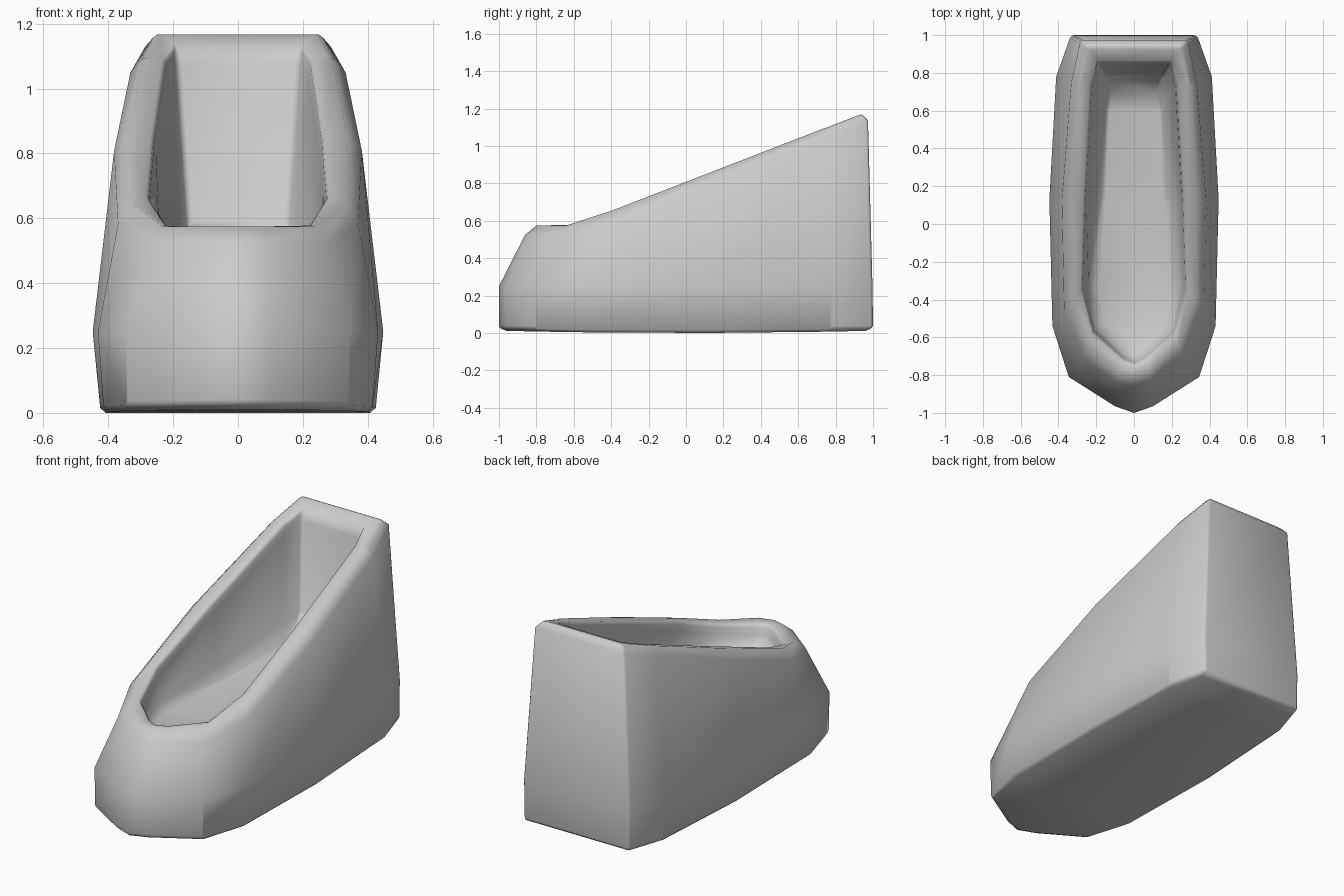
import bpy, bmesh

if "Cube" in bpy.data.objects:
    bpy.data.objects.remove(bpy.data.objects["Cube"])


def slope(y):
    """Height of the rim: flat at the nose, then a straight ramp to the back."""
    return 0.575 + 0.388 * max(0.0, y + 0.6)


def ring(points, z):
    """Half outline (nose to back corner) with heights from a constant, function or list."""
    out = []
    for i, (x, y) in enumerate(points):
        h = z(y) if callable(z) else z[i] if isinstance(z, list) else z
        out.append((x, y, h))
    return out


foot = [(0, -1), (.1, -.96), (.34, -.81), (.415, -.54), (.425, .13), (.395, .78), (.33, 1.0)]
belly = [(0, -1), (.1, -.965), (.345, -.81), (.432, -.54), (.448, .13), (.412, .78), (.335, .997)]
shoulder = [(0, -.86), (.09, -.84), (.27, -.70), (.37, -.45), (.382, .13), (.332, .75), (.283, .973)]
rim = [(0, -.80), (.08, -.78), (.235, -.64), (.33, -.40), (.335, .13), (.29, .75), (.25, .94)]
opening = [(0, -.745), (.06, -.715), (.22, -.57), (.275, -.34), (.26, .13), (.225, .74), (.195, .86)]
lip = [(x * .97, y * .985) for x, y in opening]
cove = [(0, -.71), (.055, -.685), (.2, -.55), (.24, -.34), (.22, .13), (.18, .68), (.155, .79)]
floor = [(0, -.66), (.045, -.635), (.155, -.52), (.185, -.34), (.165, .13), (.14, .6), (.12, .69)]

# Rings from the underside, up the outside, over the rim and into the basin
rings = [
    ring([(x * .96, y * .96) for x, y in foot], lambda y: .012 * y * y),
    ring(foot, lambda y: .015 + .012 * y * y),
    ring(belly, .25),
    ring(shoulder, lambda y: slope(y) - .05),
    ring(rim, slope),
    ring(opening, lambda y: slope(y) - .008),
    ring(lip, lambda y: slope(y) - .06),
    ring(cove, [.47, .47, .47, .475, .50, .55, .59]),
    ring(floor, [.44, .44, .44, .44, .44, .46, .48]),
]

bm = bmesh.new()
loops = []
for r in rings:
    right = [bm.verts.new(p) for p in r]
    left = [bm.verts.new((-x, y, z)) for x, y, z in r[1:]]
    loops.append(right + left[::-1])

# Walls between neighbouring rings
for a, b in zip(loops, loops[1:]):
    n = len(a)
    for i in range(n):
        j = (i + 1) % n
        bm.faces.new((a[i], a[j], b[j], b[i]))

# Underside and basin floor, filled in strips from side to side
for loop in (loops[0], loops[-1]):
    n = len(loop)
    bm.faces.new((loop[0], loop[1], loop[-1]))
    for i in range(1, n // 2):
        bm.faces.new((loop[i], loop[i + 1], loop[n - i - 1], loop[n - i]))

bmesh.ops.recalc_face_normals(bm, faces=bm.faces)
mesh = bpy.data.meshes.new("basin_body")
bm.to_mesh(mesh)
bm.free()
body = bpy.data.objects.new("basin_body", mesh)
bpy.context.collection.objects.link(body)

# Smooth shading, with the hard corners softened by a narrow bevel
bpy.context.view_layer.objects.active = body
body.select_set(True)
bpy.ops.object.shade_smooth()
bevel = body.modifiers.new("soft_corners", 'BEVEL')
bevel.limit_method = 'ANGLE'
bevel.angle_limit = 0.95
bevel.width = 0.014
bevel.segments = 2
